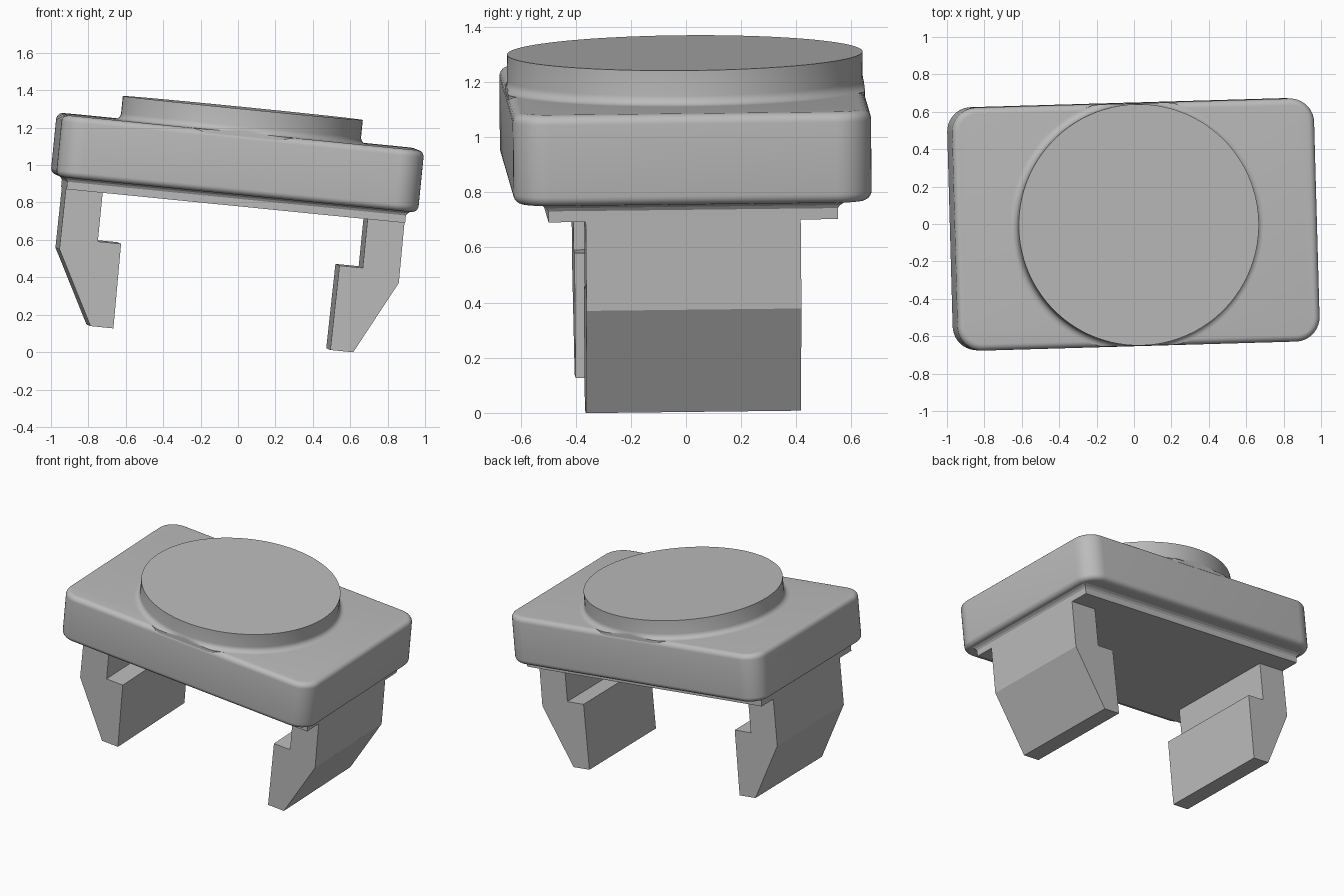
import bpy, bmesh
from math import sin, cos, pi, radians
from mathutils import Matrix

cube = bpy.data.objects.get("Cube")
if cube:
    bpy.data.objects.remove(cube, do_unlink=True)

grey = bpy.data.materials.new("Plain grey")
grey.use_nodes = True
COLOUR = (0.5, 0.5, 0.5, 1)
grey.diffuse_color = COLOUR
grey.node_tree.nodes["Principled BSDF"].inputs["Base Color"].default_value = COLOUR

# The whole assembly leans down to the right, with a slight yaw and roll
POSE = (Matrix.Translation((-0.026, 0, 0.787))
        @ Matrix.Rotation(radians(5.7), 4, 'Y')
        @ Matrix.Rotation(radians(0.5), 4, 'X')
        @ Matrix.Rotation(radians(1.65), 4, 'Z'))


def loft(name, rings, smooth=False):
    """Skin a stack of equal-length point rings and cap both ends."""
    bm = bmesh.new()
    loops = [[bm.verts.new(p) for p in ring] for ring in rings]
    n = len(loops[0])
    for low, high in zip(loops, loops[1:]):
        for i in range(n):
            j = (i + 1) % n
            bm.faces.new((low[i], low[j], high[j], high[i]))
    bm.faces.new(loops[0][::-1])
    bm.faces.new(loops[-1])
    bmesh.ops.recalc_face_normals(bm, faces=bm.faces)
    mesh = bpy.data.meshes.new(name)
    bm.to_mesh(mesh)
    bm.free()
    mesh.materials.append(grey)
    obj = bpy.data.objects.new(name, mesh)
    bpy.context.collection.objects.link(obj)
    obj.matrix_world = POSE
    if smooth:
        bpy.ops.object.select_all(action='DESELECT')
        obj.select_set(True)
        bpy.context.view_layer.objects.active = obj
        bpy.ops.object.shade_smooth_by_angle(angle=radians(35))
    return obj


def rounded_rect(hx, hy, r, z, steps=10):
    ring = []
    for q, (sx, sy) in enumerate(((1, 1), (-1, 1), (-1, -1), (1, -1))):
        for k in range(steps + 1):
            a = (q + k / steps) * pi / 2
            ring.append((sx * (hx - r) + r * cos(a), sy * (hy - r) + r * sin(a), z))
    return ring


# Main body: rounded box with softened upper and lower rims
BOTTOM, TOP, EDGE = 0.062, 0.394, 0.035
STEPS = 6
arc = [k / STEPS * pi / 2 for k in range(STEPS + 1)]
profile = [(EDGE * (1 - sin(a)), BOTTOM + EDGE * (1 - cos(a))) for a in arc]
profile += [(EDGE * (1 - cos(a)), TOP - EDGE * (1 - sin(a))) for a in arc]
loft("body", [rounded_rect(0.973 - i, 0.65 - i, 0.13 - i, z) for i, z in profile], True)

# Round cap with a concave fillet at its foot, trimmed to the body's depth
RADIUS, FILLET = 0.645, 0.035
cap = [(RADIUS + FILLET, TOP - 0.02)]
cap += [(RADIUS + FILLET * (1 - sin(a)), TOP + FILLET * (1 - cos(a))) for a in arc]
cap.append((RADIUS, 0.521))
SIDES = 96
angles = [2 * pi * k / SIDES for k in range(SIDES)]
loft("round_cap", [[(r * cos(a), max(-0.648, min(0.648, r * sin(a))), z) for a in angles]
                   for r, z in cap], True)

# Base plate under the body, flaring slightly where it meets it
foot = [(0, 0), (0, 0.04), (0.008, 0.052), (0.022, 0.062), (0.022, 0.08)]
loft("base_plate", [[(sx * (0.91 + f), sy * (0.525 + f), z)
                     for sx, sy in ((1, 1), (-1, 1), (-1, -1), (1, -1))] for f, z in foot])

# Hooked clip legs, mirrored left and right
leg = [(0.91, 0.02), (0.912, -0.324), (0.706, -0.717), (0.583, -0.717),
       (0.587, -0.263), (0.712, -0.263), (0.712, 0.02)]
for side, name in ((1, "left_clip_leg"), (-1, "right_clip_leg")):
    loft(name, [[(side * x, y, z) for x, z in leg] for y in (-0.39, 0.39)])
